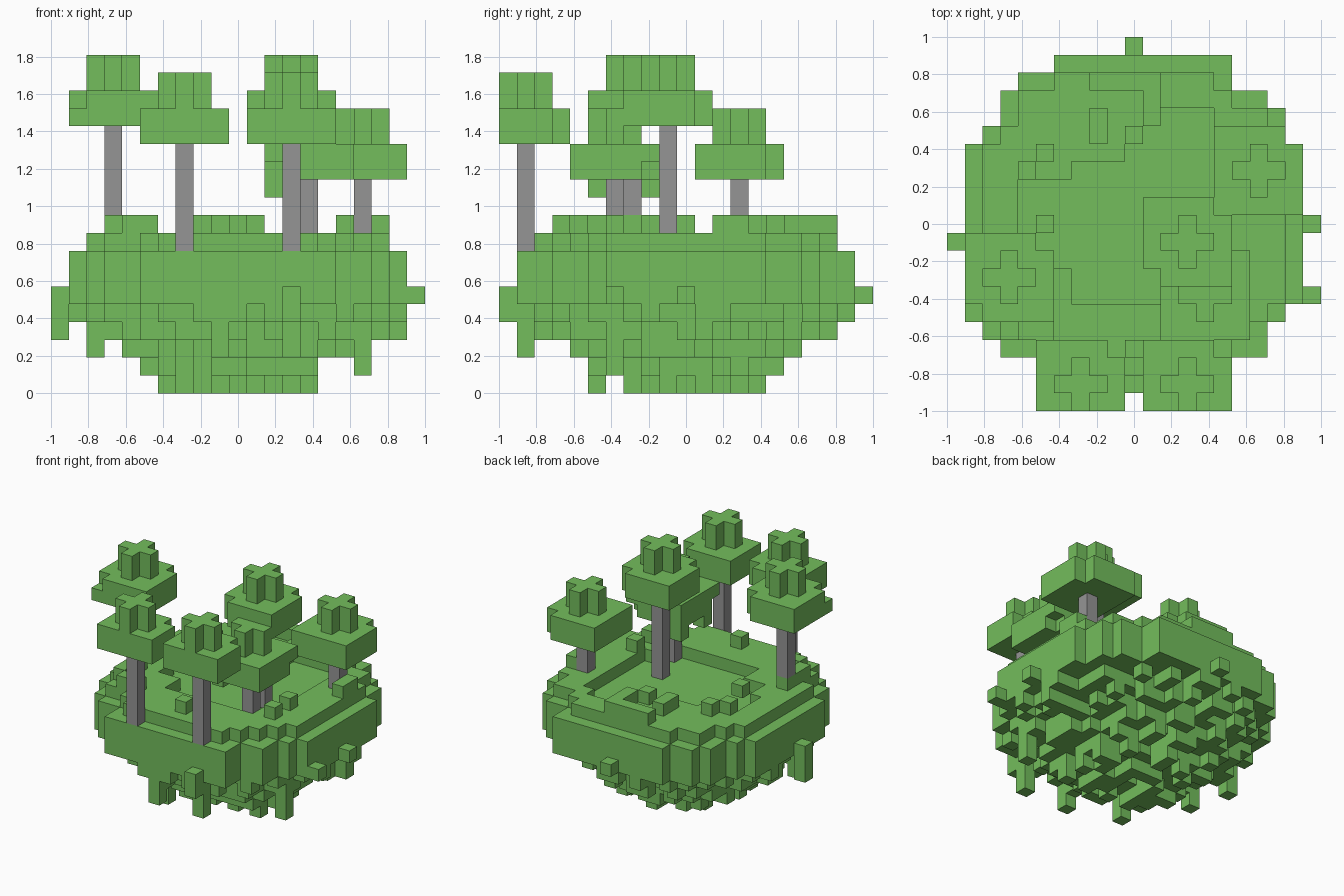
import bpy
import bmesh
import math
import random
from mathutils import Vector

random.seed(11)
if "Cube" in bpy.data.objects:
    bpy.data.objects.remove(bpy.data.objects["Cube"], do_unlink=True)

N = 21            # cells along the longest side
U = 2 / N         # size of one cell


def make_material(name, rgb):
    mat = bpy.data.materials.new(name)
    mat.use_nodes = True
    mat.diffuse_color = (*rgb, 1)
    bsdf = next(n for n in mat.node_tree.nodes if n.type == 'BSDF_PRINCIPLED')
    bsdf.inputs["Base Color"].default_value = (*rgb, 1)
    return mat


green = make_material("leaf_green", (0.172, 0.51, 0.107))
grey = make_material("trunk_grey", (0.3, 0.3, 0.3))


def block(i0, i1, j0, j1, k0, k1):
    """All cells in an inclusive box."""
    return {(i, j, k) for i in range(i0, i1 + 1)
            for j in range(j0, j1 + 1) for k in range(k0, k1 + 1)}


def build(name, cells, mat):
    """Skin a set of cells with its outer faces only."""
    bm = bmesh.new()
    verts = {}

    def vert(p):
        key = tuple(round(c) for c in p)
        if key not in verts:
            verts[key] = bm.verts.new((key[0] * U - 1, key[1] * U - 1, key[2] * U))
        return verts[key]

    for cell in sorted(cells):
        mid = Vector(cell) + Vector((.5, .5, .5))
        for axis in range(3):
            for sign in (-1, 1):
                n = Vector((0, 0, 0))
                n[axis] = sign
                if tuple(round(c) for c in Vector(cell) + n) in cells:
                    continue
                a = Vector((0, 0, 0))
                a[(axis + 1) % 3] = 1
                b = n.cross(a)
                bm.faces.new([vert(mid + (n + a * s + b * t) / 2)
                              for s, t in ((1, 1), (-1, 1), (-1, -1), (1, -1))])
    mesh = bpy.data.meshes.new(name)
    bm.to_mesh(mesh)
    bm.free()
    mesh.materials.append(mat)
    obj = bpy.data.objects.new(name, mesh)
    bpy.context.collection.objects.link(obj)
    return obj


# Island outline: first and last cell of each row, front to back
rows = [(5, 15), (5, 15), (3, 17), (2, 17), (2, 18)] + [(1, 19)] * 9 + [
    (2, 18), (3, 18), (3, 17), (4, 15), (6, 15)]
disc = {(i, j + 1) for j, (a, b) in enumerate(rows) for i in range(a, b + 1)}
inner = {(i, j) for i, j in disc
         if {(i + 1, j), (i - 1, j), (i, j + 1), (i, j - 1)} <= disc}

# Sunken clearing in the middle of the ground
clearing = set()
for a, b, c, d in ((7, 14, 6, 7), (5, 15, 8, 9), (4, 15, 10, 12), (4, 4, 13, 13),
                   (7, 15, 13, 13), (10, 15, 14, 15), (11, 14, 16, 16)):
    clearing |= {(i, j) for i, j, k in block(a, b, c, d, 0, 0)}

# Stepped underside with columns of uneven depth
island = set()
reach = (0.42, 0.55, 0.66, 0.77, 0.88)
for i, j in sorted(disc):
    r = math.hypot(i - 10, j - 10) * U
    bottom = next((k for k, limit in enumerate(reach) if r < limit), 5)
    bottom = min(5, bottom + random.choice((0, 0, 1, 1, 2)))
    top = 8 if (i, j) in inner and (i, j) not in clearing else 7
    island |= block(i, i, j, j, bottom, top)
build("island", island, green)

# Hanging roots and side lumps
hanging = set()
for i, j, k0, k1 in ((0, 9, 3, 5), (2, 7, 2, 4), (17, 6, 1, 4), (19, 11, 3, 4),
                     (20, 10, 5, 5), (20, 6, 5, 5), (10, 20, 5, 5), (13, 0, 4, 5),
                     (9, 1, 2, 4), (13, 1, 2, 4), (8, 18, 3, 4),
                     (7, 5, 0, 2), (14, 7, 0, 2)):
    hanging |= block(i, i, j, j, k0, k1)
build("hanging_roots", hanging - island, green)

# Raised tufts on the ground
tufts = set()
for a, b, c, d in ((10, 10, 3, 3), (16, 16, 8, 8), (16, 16, 6, 6), (18, 18, 12, 13),
                   (5, 5, 10, 10), (11, 11, 16, 16), (10, 10, 15, 15), (8, 8, 15, 16),
                   (5, 5, 14, 14), (3, 3, 5, 7), (4, 4, 13, 13), (8, 11, 18, 18),
                   (11, 11, 17, 17), (4, 5, 4, 4)):
    tufts |= block(a, b, c, d, 9, 9)
build("ground_tufts", tufts, green)


def tree(label, i, j, k, missing, extra=frozenset()):
    """Trunk, wide crown from level k with some corners missing, cross-shaped top."""
    build(label + "_trunk", block(i, i, j, j, 8, k - 1), grey)
    crown = block(i - 2, i + 2, j - 2, j + 2, k, k + 1) | extra
    for di, dj, dk in missing:
        crown.discard((i + di * 2, j + dj * 2, k + dk))
    crown |= block(i - 1, i + 1, j, j, k + 2, k + 3)
    crown |= block(i, i, j - 1, j + 1, k + 2, k + 3)
    build(label + "_crown", {c for c in crown if c[1] >= 0}, green)


# Missing crown corners: side, depth, layer
LEFT_BACK = [(1, 1, 0), (1, 1, 1)]
RIGHT_FRONT = [(-1, -1, 0), (-1, -1, 1)]
tree("left_side_tree", 17, 13, 12, LEFT_BACK)
tree("right_side_tree", 3, 7, 15, LEFT_BACK + RIGHT_FRONT[1:])
tree("front_right_tree", 7, 1, 14, LEFT_BACK)
tree("front_left_tree", 13, 1, 14, LEFT_BACK)
tree("middle_tree", 13, 9, 15, LEFT_BACK + RIGHT_FRONT)
tree("low_tree", 14, 6, 12, LEFT_BACK[:1] + RIGHT_FRONT[:1],
     block(12, 12, 5, 5, 11, 11) | block(12, 12, 8, 8, 11, 11))
